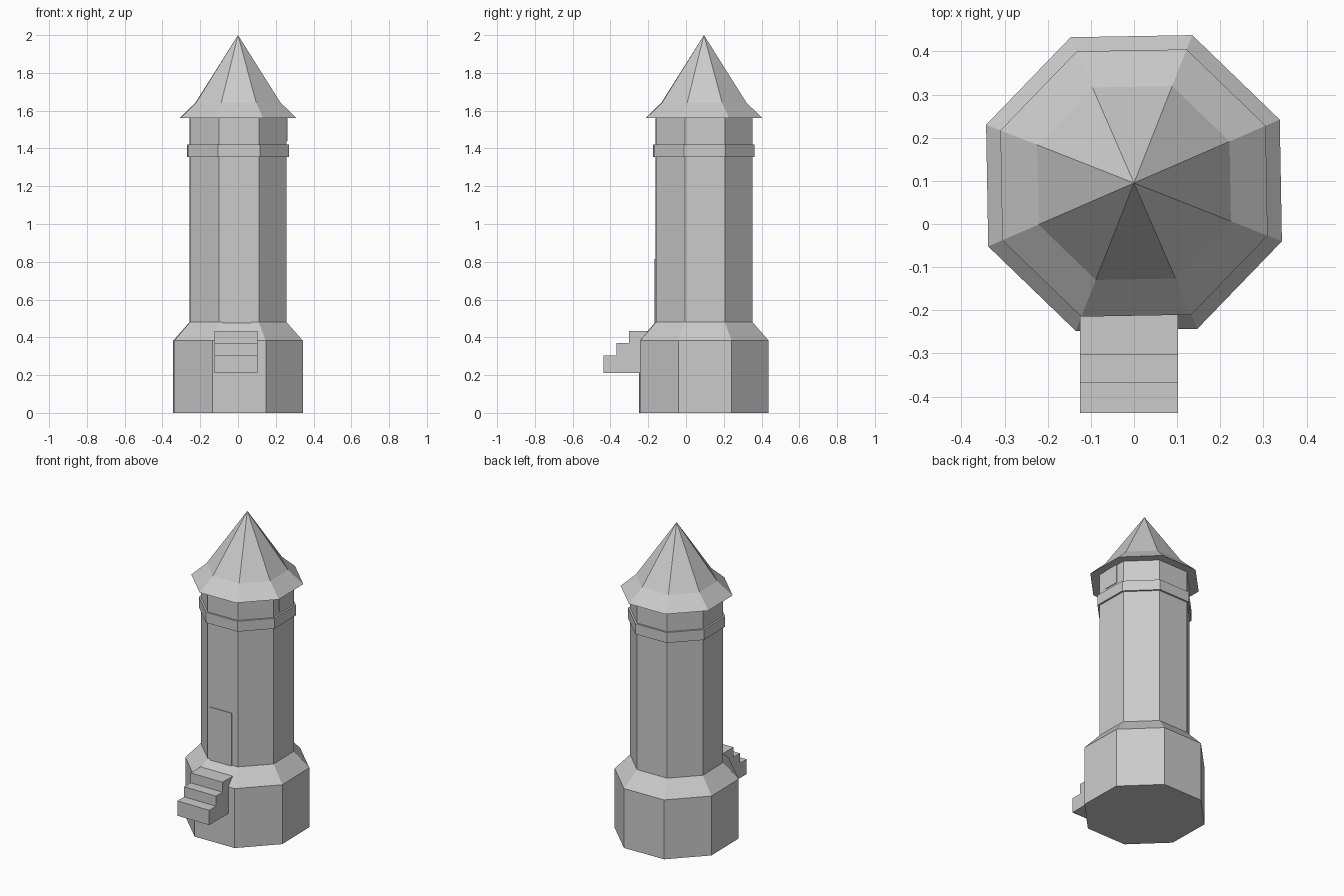
import bpy, bmesh
from math import pi, cos, sin, radians
from mathutils import Matrix

if "Cube" in bpy.data.objects:
    bpy.data.objects.remove(bpy.data.objects["Cube"])

SIDES = 8
TURN = radians(1)          # slight twist of the whole tower
AXIS_Y = 0.095             # tower axis sits behind the origin


def finish(bm, name):
    bmesh.ops.recalc_face_normals(bm, faces=bm.faces)
    mesh = bpy.data.meshes.new(name)
    bm.to_mesh(mesh)
    bm.free()
    obj = bpy.data.objects.new(name, mesh)
    bpy.context.collection.objects.link(obj)
    return obj


def octagon_stack(name, profile):
    """Closed octagonal solid from (corner radius, z) pairs; radius 0 is a tip."""
    bm = bmesh.new()
    rings = []
    for r, z in profile:
        count = SIDES if r > 0 else 1
        rings.append([bm.verts.new((r * cos(a), AXIS_Y + r * sin(a), z))
                      for a in (TURN + (i + 0.5) * 2 * pi / SIDES for i in range(count))])
    for low, high in zip(rings, rings[1:]):
        for i in range(SIDES):
            j = (i + 1) % SIDES
            top = [high[0]] if len(high) == 1 else [high[j], high[i]]
            bm.faces.new([low[i], low[j]] + top)
    for ring in (rings[0], rings[-1]):
        if len(ring) > 1:
            bm.faces.new(ring)
    return finish(bm, name)


def wall_panel(name, side_angle, offset, width, z0, z1):
    """Thin slab lying on one wall of the shaft."""
    bm = bmesh.new()
    place = (Matrix.Translation((0, AXIS_Y, 0))
             @ Matrix.Rotation(side_angle + TURN, 4, 'Z')
             @ Matrix.Translation((offset, -0.25, (z0 + z1) / 2))
             @ Matrix.Diagonal((width, 0.02, z1 - z0, 1)))
    bmesh.ops.create_cube(bm, size=1, matrix=place)
    return finish(bm, name)


def extrude_x(name, outline, x0, x1):
    """Extrude a (y, z) outline along x."""
    bm = bmesh.new()
    face = bm.faces.new([bm.verts.new((x0, y, z)) for y, z in outline])
    geom = bmesh.ops.extrude_face_region(bm, geom=[face])["geom"]
    moved = [g for g in geom if isinstance(g, bmesh.types.BMVert)]
    bmesh.ops.translate(bm, verts=moved, vec=(x1 - x0, 0, 0))
    return finish(bm, name)


# Wide base, shoulder and shaft
octagon_stack("tower_body", [(0.3686, 0), (0.3686, 0.382), (0.277, 0.48), (0.277, 1.57)])

# Raised band near the top
octagon_stack("stone_band", [(0.289, 1.355), (0.289, 1.422)])

# Flared pointed roof
octagon_stack("roof", [(0.333, 1.56), (0.2415, 1.643), (0, 2.0)])

# Door on the front, small window on the right under the eaves
wall_panel("door", 0, -0.011, 0.15, 0.44, 0.815)
wall_panel("window", pi / 2, 0, 0.1, 1.44, 1.57)

# Steps leading up to the door
extrude_x("steps", [(-0.15, 0.21), (-0.438, 0.21), (-0.438, 0.305), (-0.369, 0.305),
                    (-0.369, 0.37), (-0.303, 0.37), (-0.303, 0.434), (-0.15, 0.434)],
          -0.125, 0.102)
